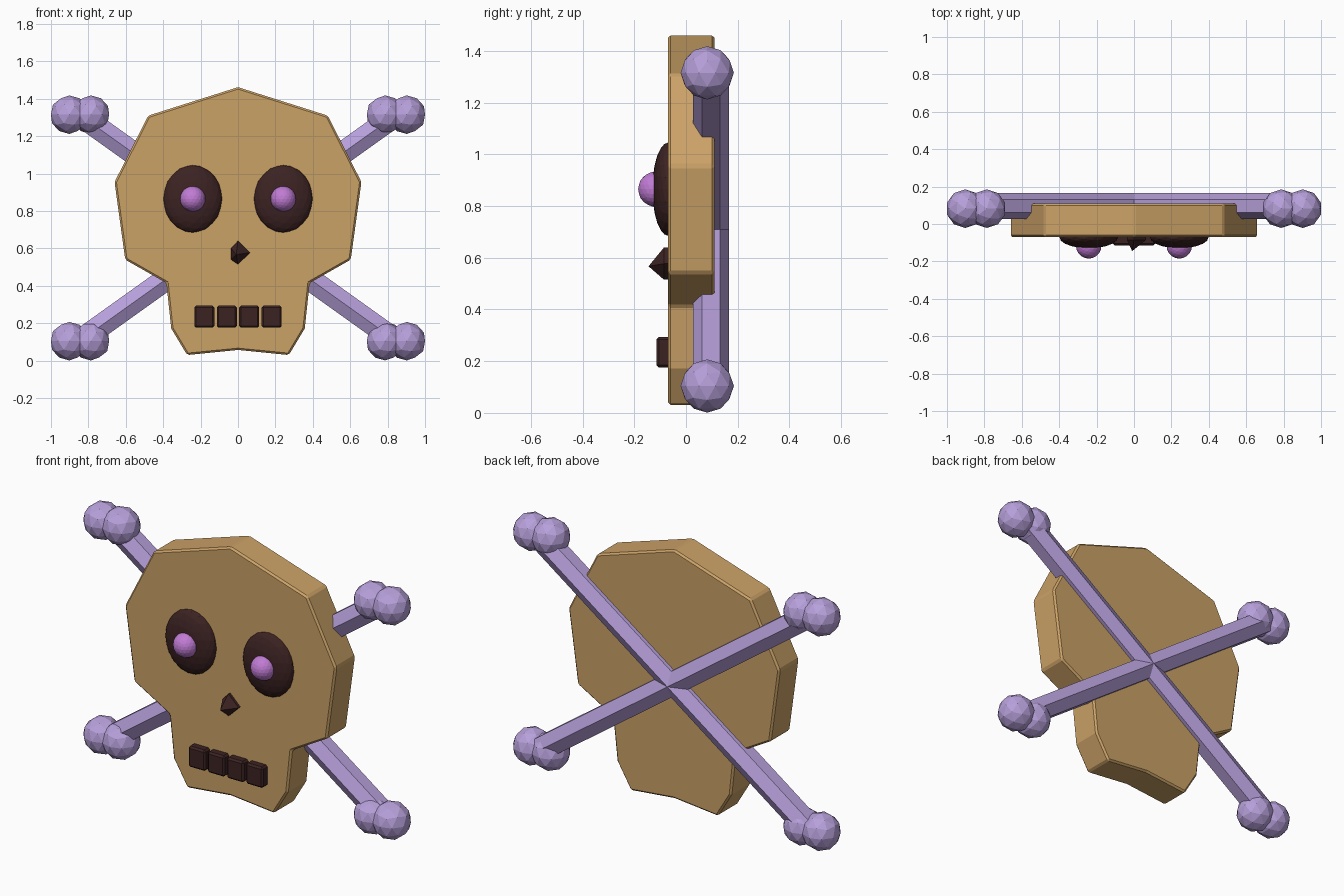
import bpy, bmesh, math
from mathutils import Vector

if "Cube" in bpy.data.objects:
    bpy.data.objects.remove(bpy.data.objects["Cube"])


def material(name, rgb):
    m = bpy.data.materials.new(name)
    m.use_nodes = True
    m.diffuse_color = (*rgb, 1)
    m.node_tree.nodes["Principled BSDF"].inputs["Base Color"].default_value = (*rgb, 1)
    return m


TAN = material("tan", (0.60, 0.36, 0.135))
LILAC = material("lilac", (0.47, 0.35, 0.70))
DARK = material("dark brown", (0.045, 0.016, 0.016))
VIOLET = material("violet", (0.53, 0.20, 0.66))


def finish(name, bm, mat, bevel=0, smooth=None):
    bmesh.ops.recalc_face_normals(bm, faces=bm.faces)
    mesh = bpy.data.meshes.new(name)
    bm.to_mesh(mesh)
    bm.free()
    mesh.materials.append(mat)
    ob = bpy.data.objects.new(name, mesh)
    bpy.context.collection.objects.link(ob)
    if bevel:
        mod = ob.modifiers.new("edge_bevel", "BEVEL")
        mod.width = bevel
        mod.segments = 1
        mod.limit_method = "ANGLE"
    if smooth:
        bpy.ops.object.select_all(action="DESELECT")
        ob.select_set(True)
        bpy.context.view_layer.objects.active = ob
        bpy.ops.object.shade_smooth_by_angle(angle=math.radians(smooth))
    return ob


def ball(name, mat, centre, radii, subdivisions, smooth=None):
    bm = bmesh.new()
    bmesh.ops.create_icosphere(bm, subdivisions=subdivisions, radius=1)
    bmesh.ops.scale(bm, vec=radii, verts=bm.verts)
    bmesh.ops.translate(bm, vec=centre, verts=bm.verts)
    return finish(name, bm, mat, smooth=smooth)


# Skull plate: mirrored outline, extruded backwards
half = [(0.48, 1.31), (0.66, 0.955), (0.603, 0.54), (0.383, 0.415),
        (0.357, 0.172), (0.272, 0.03)]
outline = [(0, 1.462)] + half + [(0, 0.057)] + [(-x, z) for x, z in reversed(half)]
bm = bmesh.new()
front = bm.faces.new([bm.verts.new((x, -0.07, z)) for x, z in outline])
back = bmesh.ops.extrude_face_region(bm, geom=[front])["geom"]
bmesh.ops.translate(bm, vec=(0, 0.18, 0),
                    verts=[g for g in back if isinstance(g, bmesh.types.BMVert)])
if not any(f is front for f in bm.faces):
    bm.faces.new([v for v in bm.verts if v.co.y < 0])
finish("skull_plate", bm, TAN, bevel=0.01)

# Crossed six-sided bones behind the plate
for side, label in ((1, "rising_left"), (-1, "rising_right")):
    direction = Vector((side * 0.84, 0, 0.6))
    bm = bmesh.new()
    bmesh.ops.create_cone(bm, cap_ends=True, segments=6, radius1=0.07,
                          radius2=0.07, depth=2 * direction.length)
    # A ridge of the hexagon faces straight forwards and backwards
    bmesh.ops.rotate(bm, verts=bm.verts,
                     matrix=Vector((0, 0, 1)).rotation_difference(direction).to_matrix())
    bmesh.ops.translate(bm, vec=(0, 0.097, 0.71), verts=bm.verts)
    finish("bone_" + label, bm, LILAC)

# Paired knobs at the bone ends
for side, label in ((1, "left"), (-1, "right")):
    for z, level in ((0.104, "lower"), (1.315, "upper")):
        for x, place in ((0.902, "outer"), (0.787, "inner")):
            ball(f"knob_{level}_{label}_{place}", LILAC,
                 (side * x, 0.082, z), (0.103, 0.103, 0.103), 2, smooth=15)

# Eye domes and pupils
for side, label in ((1, "left"), (-1, "right")):
    ball("eye_" + label, DARK, (side * 0.242, -0.07, 0.865), (0.157, 0.06, 0.18), 3)
    ball("pupil_" + label, VIOLET, (side * 0.242, -0.117, 0.865), (0.068, 0.068, 0.068), 3)

# Nose: short five-sided spike
ring = [(0, 0.64), (0.064, 0.577), (0, 0.515), (-0.037, 0.54), (-0.037, 0.60)]
bm = bmesh.new()
base = [bm.verts.new((x, -0.06, z)) for x, z in ring]
rim = [bm.verts.new((x, -0.085, z)) for x, z in ring]
tip = bm.verts.new((-0.01, -0.145, 0.567))
bm.faces.new(base)
for i in range(len(ring)):
    j = (i + 1) % len(ring)
    bm.faces.new((base[i], base[j], rim[j], rim[i]))
    bm.faces.new((rim[i], rim[j], tip))
finish("nose", bm, DARK)

# Row of four teeth
for i in range(4):
    bm = bmesh.new()
    bmesh.ops.create_cube(bm, size=1)
    bmesh.ops.scale(bm, vec=(0.107, 0.06, 0.118), verts=bm.verts)
    bmesh.ops.translate(bm, vec=((i - 1.5) * 0.12, -0.085, 0.235), verts=bm.verts)
    finish(f"tooth_{i + 1}", bm, DARK, bevel=0.01)
